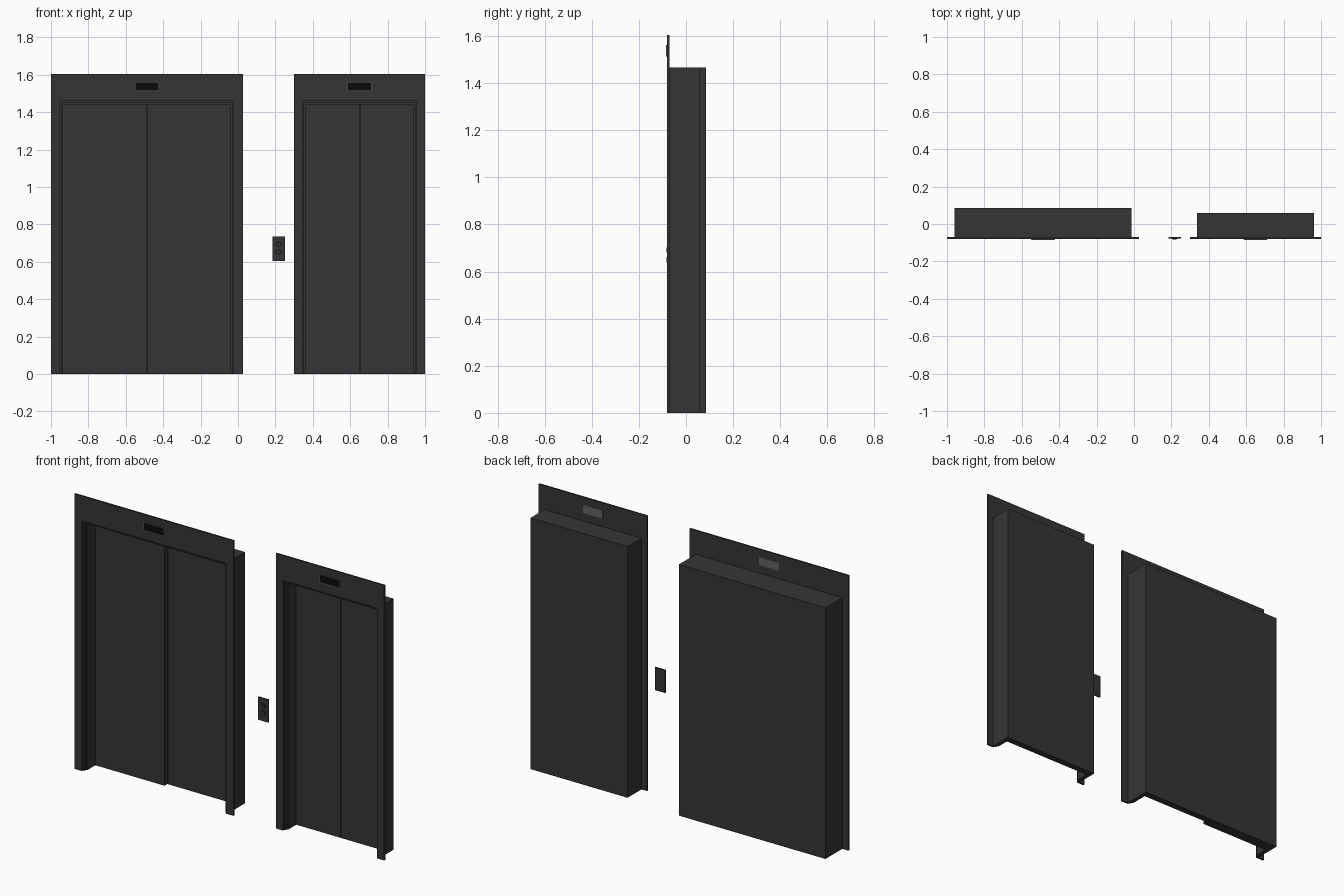
import bpy, bmesh, math

if "Cube" in bpy.data.objects:
    bpy.data.objects.remove(bpy.data.objects["Cube"])

def material(name, v):
    m = bpy.data.materials.new(name)
    m.diffuse_color = (v, v, v, 1)
    m.use_nodes = True
    m.node_tree.nodes["Principled BSDF"].inputs["Base Color"].default_value = m.diffuse_color
    return m

STEEL = material("dark_steel", 0.036)
BLACK = material("black_glass", 0.003)
GREY = material("grey_housing", 0.12)

def finish(name, bm, mat):
    bmesh.ops.recalc_face_normals(bm, faces=bm.faces)
    me = bpy.data.meshes.new(name)
    bm.to_mesh(me)
    bm.free()
    me.materials.append(mat)
    ob = bpy.data.objects.new(name, me)
    bpy.context.collection.objects.link(ob)
    return ob

def prism(name, outline, y0, y1, mat=STEEL):
    """Extrude an x/z outline from y0 to y1."""
    bm = bmesh.new()
    face = bm.faces.new([bm.verts.new((x, y0, z)) for x, z in outline])
    ext = bmesh.ops.extrude_face_region(bm, geom=[face])
    verts = [v for v in ext["geom"] if isinstance(v, bmesh.types.BMVert)]
    bmesh.ops.translate(bm, verts=verts, vec=(0, y1 - y0, 0))
    return finish(name, bm, mat)

def box(name, x0, x1, y0, y1, z0, z1, mat=STEEL):
    return prism(name, [(x0, z0), (x1, z0), (x1, z1), (x0, z1)], y0, y1, mat)

def arch(name, x0, x1, z1, ix0, ix1, iz1, y0, y1):
    """Door surround: two legs and a header, open at the floor."""
    return prism(name, [(x0, 0), (x0, z1), (x1, z1), (x1, 0),
                        (ix1, 0), (ix1, iz1), (ix0, iz1), (ix0, 0)], y0, y1)

FRONT, PLATE_BACK = -0.08, -0.07

def elevator(tag, x0, x1, side, back, left_front, right_front):
    bx0, bx1 = x0 + side - 0.009, x1 - side + 0.009
    # face plate and stepped jambs
    arch(tag + "_face_plate", x0, x1, 1.605, x0 + side, x1 - side, 1.46, FRONT, PLATE_BACK)
    for i, (inset, ya, yb) in enumerate([(0.008, PLATE_BACK, -0.055),
                                         (0.016, -0.055, back)]):
        arch(f"{tag}_jamb_{i + 1}", bx0, bx1, 1.466, x0 + side + inset,
             x1 - side - inset, 1.46 - inset * 1.4, ya, yb)
    # door leaves reaching to the rear of the shaft
    ix0, ix1, top = x0 + side + 0.016, x1 - side - 0.016, 1.4376
    mid = (ix0 + ix1) / 2
    box(tag + "_left_door", ix0, mid - 0.0015, left_front, back, 0, top)
    box(tag + "_right_door", mid + 0.0015, ix1, right_front, back, 0, top)
    box(tag + "_back_panel", ix0, ix1, back - 0.006, back, 0, top)
    # floor indicator
    c = (x0 + x1) / 2
    box(tag + "_indicator_housing", c - 0.064, c + 0.064, -0.084, -0.069, 1.513, 1.561, GREY)
    box(tag + "_indicator_screen", c - 0.061, c + 0.061, -0.085, -0.083, 1.516, 1.558, BLACK)

elevator("wide", -1.0, 0.026, 0.049, 0.085, 0.02, 0.046)
elevator("narrow", 0.30, 1.0, 0.046, 0.058, 0.02, 0.02)

# call panel with two round buttons
box("call_panel", 0.185, 0.25, -0.078, -0.07, 0.603, 0.736)
for label, z in (("up", 0.692), ("down", 0.65)):
    for part, r, y, mat in (("ring", 0.014, -0.080, BLACK), ("button", 0.011, -0.082, STEEL)):
        pts = [(0.2175 + r * math.cos(a * math.tau / 24), z + r * math.sin(a * math.tau / 24))
               for a in range(24)]
        prism(f"call_{part}_{label}", pts, y, -0.077, mat)
